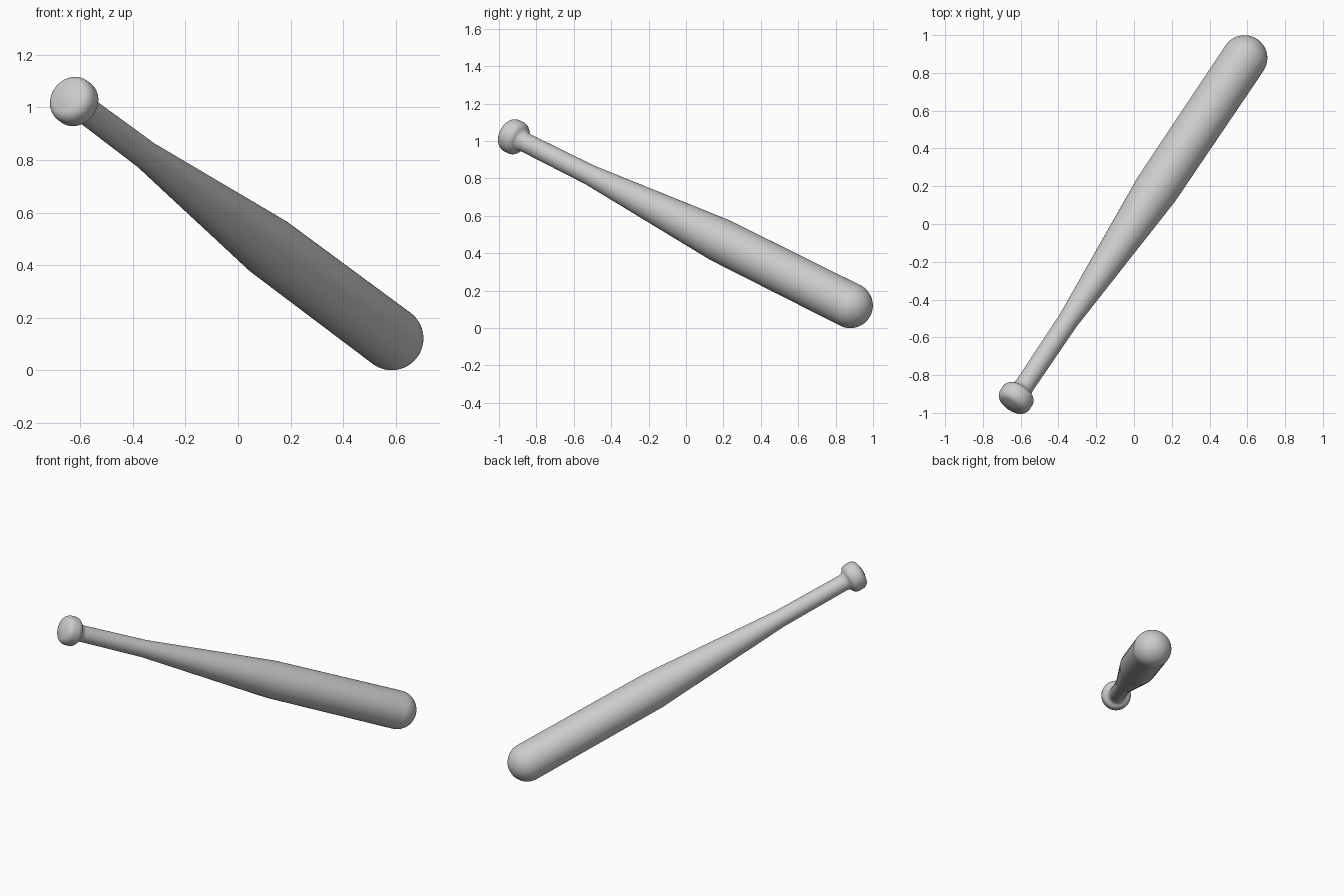
import bpy, math
from mathutils import Vector

if "Cube" in bpy.data.objects:
    bpy.data.objects.remove(bpy.data.objects["Cube"])

# Axis from the middle of the knob to the centre of the rounded barrel end
A = Vector((-0.62, -0.915, 1.02))
B = Vector((0.585, 0.878, 0.121))
L = (B - A).length
SEG = 64


def lathe(name, profile):
    """Revolve (distance, radius) points around the bat axis."""
    verts, faces, rings = [], [], []
    for t, r in profile:
        if r == 0:
            rings.append([len(verts)] * SEG)
            verts.append((0, 0, t))
            continue
        rings.append(list(range(len(verts), len(verts) + SEG)))
        for i in range(SEG):
            a = 2 * math.pi * i / SEG
            verts.append((r * math.cos(a), r * math.sin(a), t))
    for p, q in zip(rings, rings[1:]):
        for i in range(SEG):
            j = (i + 1) % SEG
            faces.append(tuple(dict.fromkeys((p[i], p[j], q[j], q[i]))))
    me = bpy.data.meshes.new(name)
    me.from_pydata(verts, [], faces)
    ob = bpy.data.objects.new(name, me)
    bpy.context.collection.objects.link(ob)
    ob.location = A
    ob.rotation_mode = 'QUATERNION'
    ob.rotation_quaternion = (B - A).to_track_quat('Z', 'Y')
    bpy.ops.object.select_all(action='DESELECT')
    ob.select_set(True)
    bpy.context.view_layer.objects.active = ob
    bpy.ops.object.shade_smooth_by_angle(angle=math.radians(30))
    return ob


def arc(t, r, rad_t, rad_r, a0, a1, n=8):
    """Quarter-style arc points; angle 0 points outward, 90 along the axis."""
    return [(t + rad_t * math.sin(math.radians(a0 + (a1 - a0) * i / n)),
             r + rad_r * math.cos(math.radians(a0 + (a1 - a0) * i / n)))
            for i in range(n + 1)]


# Knob: rounded disc with a slightly domed end, flowing into the handle
knob = [(-0.073, 0), (-0.071, 0.025), (-0.066, 0.045)]
knob += arc(-0.018, 0.052, 0.045, 0.041, -80, 0)
knob += arc(0.005, 0.052, 0.042, 0.041, 0, 70)
knob += [(0.056, 0.056), (0.075, 0.052)]

# Handle, taper, barrel and hemispherical end
R = 0.121
bat = [(0.075, 0.052), (0.525, 0.055), (1.435, 0.118)]
bat += arc(L, 0, R, R, 0, 90, 16)[:-1] + [(L + R, 0)]

lathe("knob", knob)
lathe("bat_body", bat)
